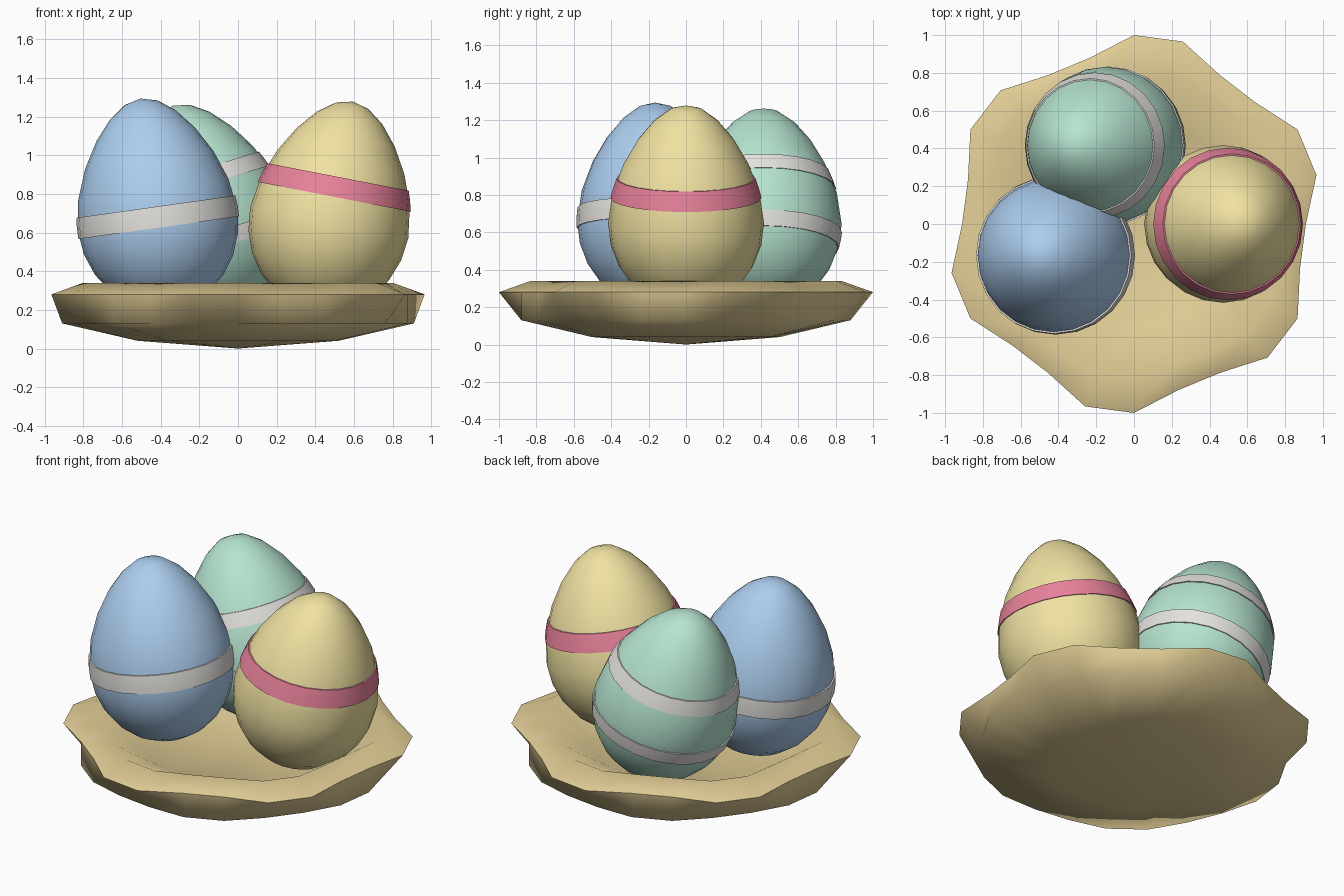
import bpy, bmesh
from math import sin, cos, pi, radians, sqrt
from mathutils import Color

if "Cube" in bpy.data.objects:
    bpy.data.objects.remove(bpy.data.objects["Cube"])

SEG = 24


def material(name, srgb):
    m = bpy.data.materials.new(name)
    c = Color([v / 255 for v in srgb]).from_srgb_to_scene_linear()
    m.diffuse_color = (c.r, c.g, c.b, 1)
    m.use_nodes = True
    m.node_tree.nodes["Principled BSDF"].inputs["Base Color"].default_value = m.diffuse_color
    return m


def lathe(name, rings, mat, bottom=None, top=None, loop=False, angle=60):
    """rings: list of (radius function or number, z), skinned in order."""
    bm = bmesh.new()
    rows = []
    for r, z in rings:
        rad = r if callable(r) else (lambda i, r=r: r)
        rows.append([bm.verts.new((rad(i) * cos(2 * pi * i / SEG),
                                   rad(i) * sin(2 * pi * i / SEG), z)) for i in range(SEG)])
    pairs = list(zip(rows, rows[1:])) + ([(rows[-1], rows[0])] if loop else [])
    for a, b in pairs:
        for i in range(SEG):
            j = (i + 1) % SEG
            bm.faces.new((a[i], a[j], b[j], b[i]))
    for z, row in ((bottom, rows[0]), (top, rows[-1])):
        if z is not None:
            tip = bm.verts.new((0, 0, z))
            for i in range(SEG):
                bm.faces.new((row[i], row[(i + 1) % SEG], tip))
    bmesh.ops.recalc_face_normals(bm, faces=bm.faces)
    me = bpy.data.meshes.new(name)
    bm.to_mesh(me)
    bm.free()
    ob = bpy.data.objects.new(name, me)
    bpy.context.collection.objects.link(ob)
    me.materials.append(mat)
    bpy.ops.object.select_all(action='DESELECT')
    ob.select_set(True)
    bpy.context.view_layer.objects.active = ob
    bpy.ops.object.shade_smooth_by_angle(angle=radians(angle))
    return ob


def lobed(high, low):
    # two wide spokes, then two narrow ones, six times round
    return lambda i: high if i % 4 in (1, 2) else low


# Nest: shallow lobed dish
straw = material("straw", (226, 206, 150))
lathe("nest", [(lobed(.48, .52), .04), (lobed(.88, .91), .13), (lobed(1.0, .91), .28),
               (lobed(.83, .78), .34), (.56, .21)], straw, bottom=0, top=.18)

# Egg profile: rounder below, more pointed above
R, UP, DOWN = .417, .64, .46


def egg_radius(h):
    if h < 0:
        return R * sqrt(1 - (h / DOWN) ** 2)
    t = h / UP
    return R * sqrt(1 - t * t) * (1 - .22 * t ** 1.6)


def egg(name, loc, tilt, mat, bands, band_mat, width):
    angles = [radians(a) for a in range(-75, 76, 15)]
    rings = [(sin(a) * (UP if a > 0 else DOWN)) for a in angles]
    parts = [lathe(name, [(egg_radius(h), h) for h in rings], mat, bottom=-DOWN, top=UP)]
    # Painted bands sit just proud of the shell
    for n, h in enumerate(bands):
        lo, hi = h - width / 2, h + width / 2
        prof = [(egg_radius(lo) - .02, lo), (egg_radius(lo) + .004, lo), (egg_radius(h) + .004, h),
                (egg_radius(hi) + .004, hi), (egg_radius(hi) - .02, hi)]
        parts.append(lathe(f"{name}_band_{n + 1}", prof, band_mat, loop=True, angle=35))
    for p in parts:
        p.location = loc
        p.rotation_euler = (0, radians(tilt), 0)


white = material("white_paint", (228, 226, 222))
pink = material("pink_paint", (232, 130, 155))
egg("blue_egg", (-.415, -.165, .66), -8, material("blue_shell", (172, 205, 238)), [.02], white, .11)
egg("yellow_egg", (.472, 0, .65), 11, material("yellow_shell", (240, 226, 162)), [.19], pink, .105)
egg("mint_egg", (-.15, .415, .645), -17, material("mint_shell", (182, 228, 208)), [-.09, .24], white, .085)
